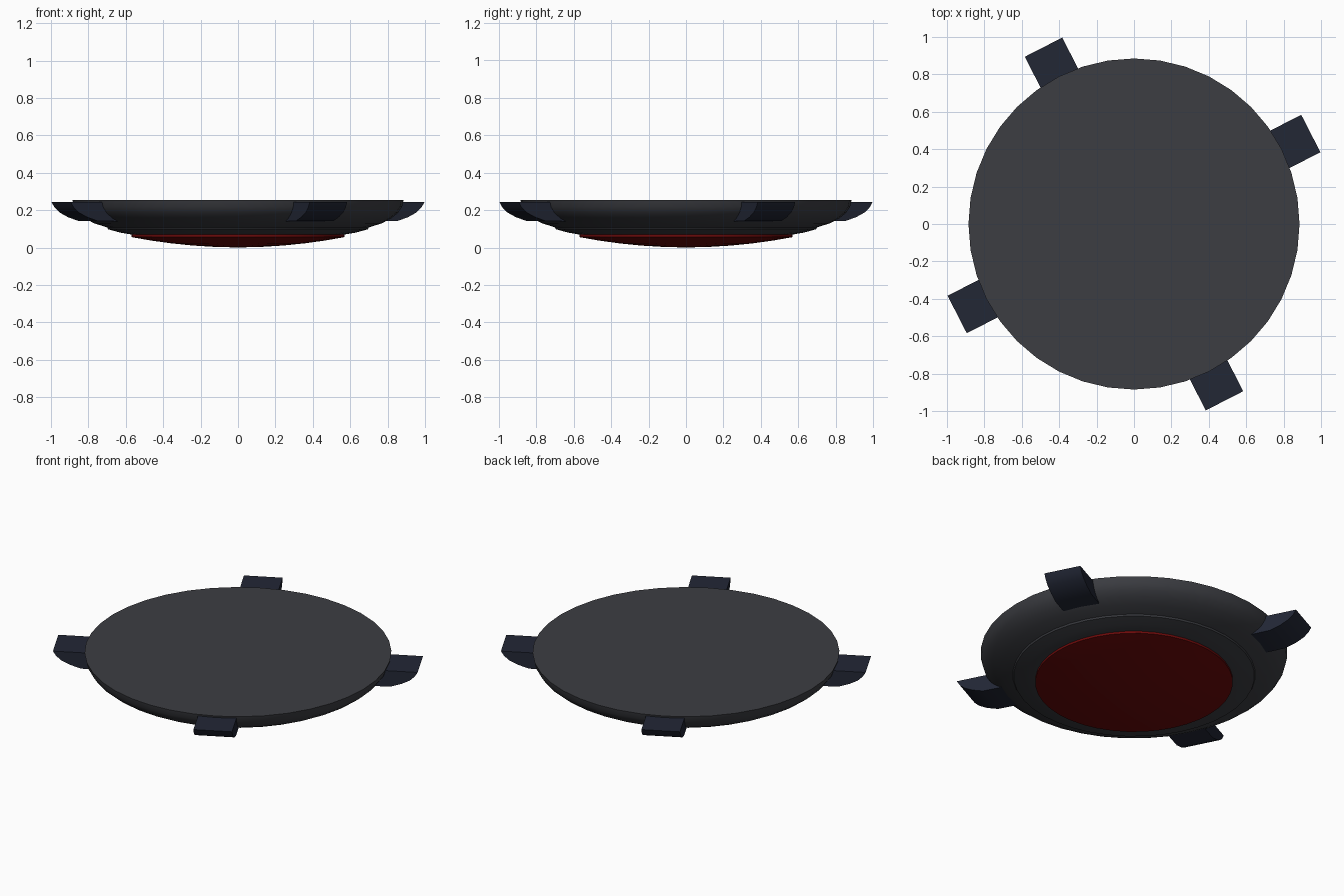
import bpy, bmesh, math
from mathutils import Matrix, Vector

if "Cube" in bpy.data.objects:
    bpy.data.objects.remove(bpy.data.objects["Cube"])

SIDES = 40


def material(name, rgb):
    m = bpy.data.materials.new(name)
    m.diffuse_color = (*rgb, 1)
    m.use_nodes = True
    m.node_tree.nodes["Principled BSDF"].inputs["Base Color"].default_value = m.diffuse_color
    return m


def finish(name, bm, mat, angle):
    bmesh.ops.recalc_face_normals(bm, faces=bm.faces)
    me = bpy.data.meshes.new(name)
    bm.to_mesh(me)
    bm.free()
    ob = bpy.data.objects.new(name, me)
    bpy.context.collection.objects.link(ob)
    me.materials.append(mat)
    bpy.ops.object.select_all(action='DESELECT')
    ob.select_set(True)
    bpy.context.view_layer.objects.active = ob
    bpy.ops.object.shade_smooth_by_angle(angle=math.radians(angle))
    return ob


def lathe(name, profile, mat, angle=35):
    """Spin an (r, z) profile and cap both ends flat."""
    bm = bmesh.new()
    rings = []
    for r, z in profile:
        rings.append([bm.verts.new((r * math.cos(i * math.tau / SIDES),
                                    r * math.sin(i * math.tau / SIDES), z))
                      for i in range(SIDES)])
    for a, b in zip(rings, rings[1:]):
        for i in range(SIDES):
            j = (i + 1) % SIDES
            bm.faces.new((a[i], a[j], b[j], b[i]))
    bm.faces.new(rings[0])
    bm.faces.new(rings[-1])
    return finish(name, bm, mat, angle)


def tab(name, angle, mat):
    """Extrude the curved side profile across the tab width, then turn it."""
    side = [(0.75, 0.243), (1.062, 0.243), (1.045, 0.215), (1.015, 0.188),
            (0.965, 0.163), (0.90, 0.142), (0.75, 0.140)]
    bm = bmesh.new()
    face = bm.faces.new([bm.verts.new((x, -0.1125, z)) for x, z in side])
    ext = bmesh.ops.extrude_face_region(bm, geom=[face])
    moved = [v for v in ext['geom'] if isinstance(v, bmesh.types.BMVert)]
    bmesh.ops.translate(bm, verts=moved, vec=Vector((0, 0.225, 0)))
    bmesh.ops.rotate(bm, verts=bm.verts, cent=(0, 0, 0),
                     matrix=Matrix.Rotation(angle, 3, 'Z'))
    return finish(name, bm, mat, 30)


dark = material("dark_grey", (0.045, 0.047, 0.055))
navy = material("navy", (0.016, 0.02, 0.036))
red = material("red", (0.15, 0.003, 0.003))

# Shallow dish body with a small step underneath
lathe("dish_body", [(0.885, 0.254), (0.877, 0.218), (0.855, 0.185),
                    (0.82, 0.157), (0.77, 0.13), (0.70, 0.108),
                    (0.695, 0.098), (0.63, 0.08), (0.56, 0.068)], dark)

# Domed red lens under the dish
lens = [(0.57, 0.08), (0.57, 0.056)]
lens += [(r, 0.001 + 0.055 * (r / 0.57) ** 2) for r in (0.47, 0.36, 0.24, 0.12, 0.02)]
lathe("lens", lens, red)

# Four tabs around the rim
for k in range(4):
    tab(f"rim_tab_{k + 1}", math.radians(27.1 + 90 * k), navy)
